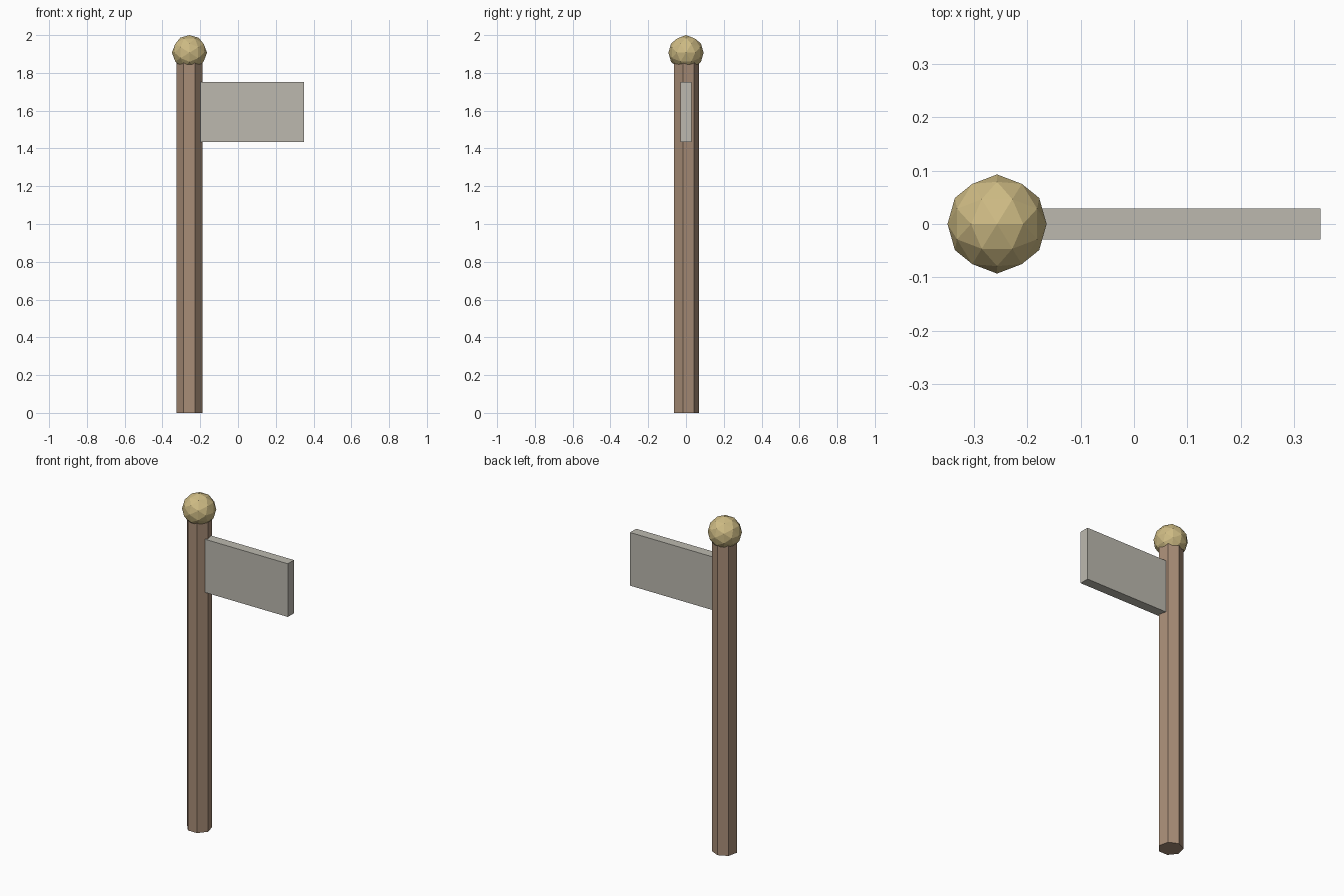
import bpy
import math

if "Cube" in bpy.data.objects:
    bpy.data.objects.remove(bpy.data.objects["Cube"])


def linear(c):
    c /= 255
    return c / 12.92 if c <= 0.04045 else ((c + 0.055) / 1.055) ** 2.4


def paint(obj, name, rgb):
    mat = bpy.data.materials.new(name)
    mat.diffuse_color = (*[linear(c) for c in rgb], 1)
    mat.use_nodes = True
    mat.node_tree.nodes["Principled BSDF"].inputs["Base Color"].default_value = mat.diffuse_color
    obj.data.materials.append(mat)


def finish(name, mat_name, rgb):
    obj = bpy.context.object
    obj.name = name
    bpy.ops.object.transform_apply(location=False, rotation=True, scale=True)
    paint(obj, mat_name, rgb)


POST_X = -0.257
BALL_R = 0.093

# Seven-sided post, one corner towards the back, top hidden in the ball
POST_TOP = 1.87
bpy.ops.mesh.primitive_cylinder_add(vertices=7, radius=0.07, depth=POST_TOP,
                                    location=(POST_X, 0, POST_TOP / 2))
finish("post", "brown wood", (168, 141, 119))

# Faceted ball finial, tilted so an edge midpoint points straight up
bpy.ops.mesh.primitive_ico_sphere_add(subdivisions=2, radius=BALL_R,
                                      location=(POST_X, 0, 2 - BALL_R),
                                      rotation=(0, -math.atan(2 / (1 + math.sqrt(5))), 0))
finish("ball_finial", "dull gold", (206, 187, 132))

# Blank sign board, its inner end set into the post
x0, x1, z0, z1 = -0.25, 0.35, 1.434, 1.752
bpy.ops.mesh.primitive_cube_add(size=1, location=((x0 + x1) / 2, 0, (z0 + z1) / 2))
bpy.context.object.scale = (x1 - x0, 0.058, z1 - z0)
finish("sign_board", "pale grey", (188, 185, 175))
